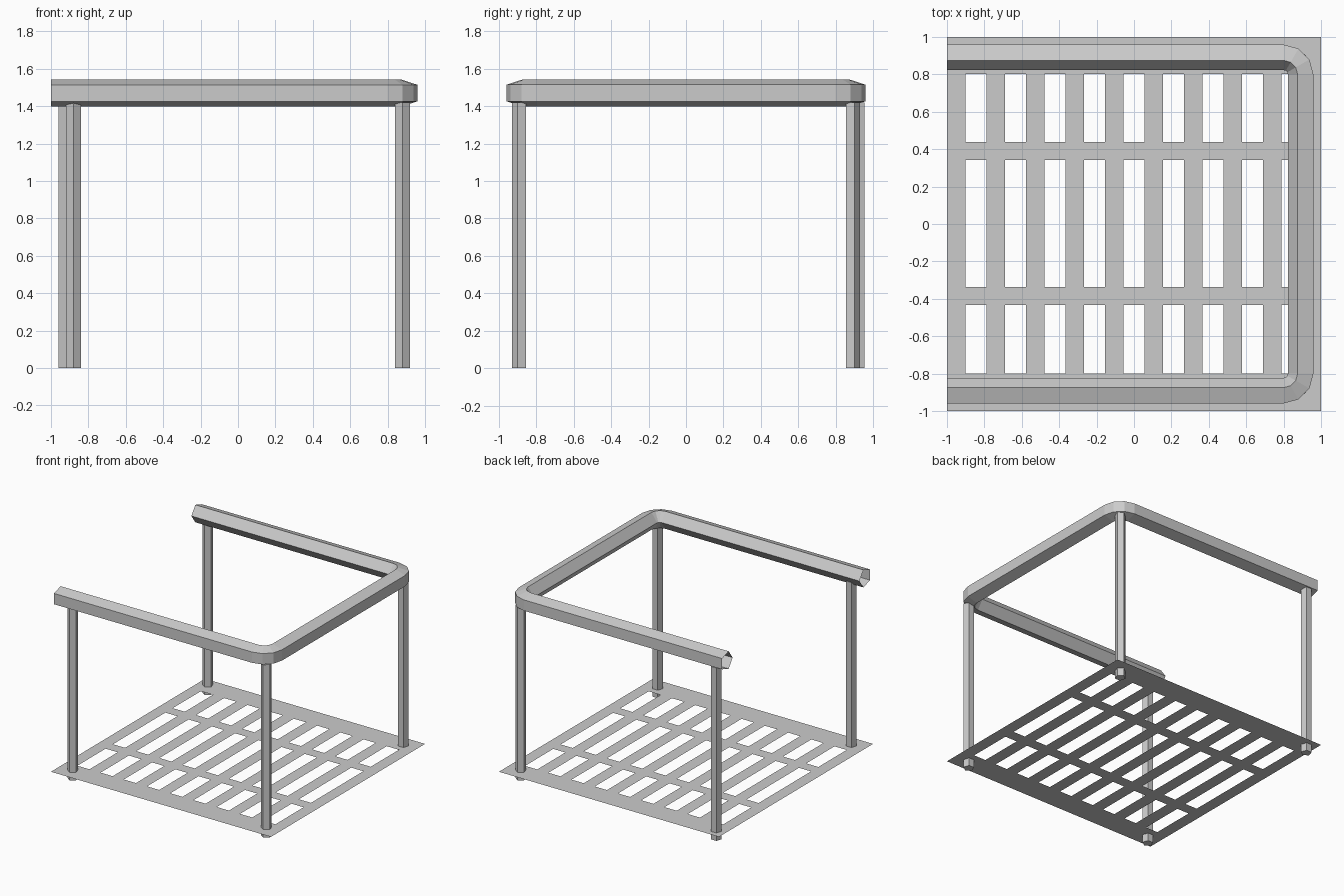
import bpy, bmesh, math

if "Cube" in bpy.data.objects:
    bpy.data.objects.remove(bpy.data.objects["Cube"])

def finish(name, bm):
    mesh = bpy.data.meshes.new(name)
    bm.to_mesh(mesh)
    bm.free()
    obj = bpy.data.objects.new(name, mesh)
    bpy.context.collection.objects.link(obj)
    return obj

# Slatted shelf: a flat sheet with a 9 x 3 pattern of openings
DECK_Z = 0.065
xs = [-1.0]
for i in range(9):
    c = (i - 4) * 0.2112
    xs += [c - 0.055, c + 0.055]
xs.append(1.0)
ys = [-1, -0.8, -0.433, -0.338, 0.342, 0.438, 0.803, 1]
bm = bmesh.new()
grid = [[bm.verts.new((x, y, DECK_Z)) for y in ys] for x in xs]
for i in range(len(xs) - 1):
    for j in range(len(ys) - 1):
        if not (i % 2 and j % 2):
            bm.faces.new((grid[i][j], grid[i + 1][j], grid[i + 1][j + 1], grid[i][j + 1]))
finish("slatted_shelf", bm)

# Hand rail: open five-sided tube swept along a U with rounded corners
RAIL_R, RAIL_Z, OFF, CORNER = 0.0755, 1.47, 0.898, 0.80
BEND = OFF - CORNER
path = [(-1, -CORNER, -90)]
path += [(CORNER, -CORNER, a) for a in (-90, -60, -30, 0)]
path += [(CORNER, CORNER, a) for a in (0, 30, 60, 90)]
path += [(-1, CORNER, 90)]
bm = bmesh.new()
rings = []
for px, py, deg in path:
    a = math.radians(deg)
    ring = []
    for k in range(5):
        t = math.radians(36 + 72 * k)
        d = BEND + RAIL_R * math.cos(t)
        ring.append(bm.verts.new((px + d * math.cos(a), py + d * math.sin(a),
                                  RAIL_Z + RAIL_R * math.sin(t))))
    rings.append(ring)
for r0, r1 in zip(rings, rings[1:]):
    for k in range(5):
        n = (k + 1) % 5
        bm.faces.new((r0[k], r1[k], r1[n], r0[n]))
bmesh.ops.recalc_face_normals(bm, faces=bm.faces)
finish("hand_rail", bm)

# Legs: five-sided posts, with one edge pointing along y
def leg(name, x, y, point_dir, top=1.42, r=0.042):
    bm = bmesh.new()
    base = []
    for k in range(5):
        t = math.radians(72 * k)
        base.append(bm.verts.new((x + r * math.sin(t), y + point_dir * r * math.cos(t), 0)))
    face = bm.faces.new(base)
    ext = bmesh.ops.extrude_face_region(bm, geom=[face], use_keep_orig=True)
    verts = [v for v in ext["geom"] if isinstance(v, bmesh.types.BMVert)]
    bmesh.ops.translate(bm, verts=verts, vec=(0, 0, top))
    bmesh.ops.recalc_face_normals(bm, faces=bm.faces)
    finish(name, bm)

leg("front_left_leg", -0.88, -0.888, -1)
leg("front_right_leg", 0.88, -0.888, -1)
leg("back_right_leg", 0.88, 0.888, 1)
leg("back_left_leg", -0.92, 0.921, -1)
